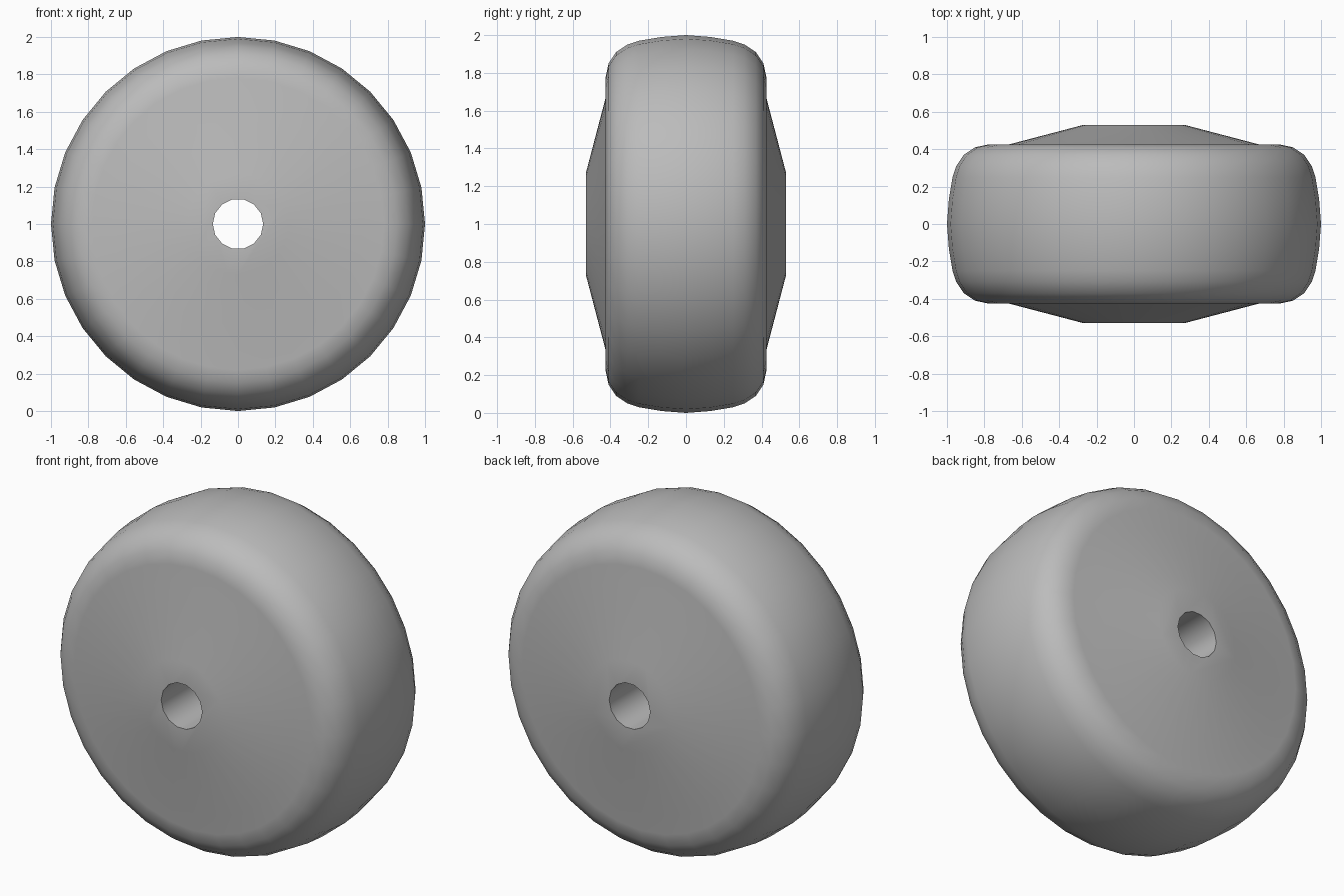
import bpy
import bmesh
import math
from mathutils import Matrix, Vector

if "Cube" in bpy.data.objects:
    bpy.data.objects.remove(bpy.data.objects["Cube"], do_unlink=True)

SIDES = 32
TURN = Matrix.Rotation(math.pi / 2, 4, "X")
CENTRE = Matrix.Translation((0, 0, 1))


def make_object(name, bm):
    mesh = bpy.data.meshes.new(name)
    bmesh.ops.recalc_face_normals(bm, faces=bm.faces)
    bm.to_mesh(mesh)
    bm.free()
    obj = bpy.data.objects.new(name, mesh)
    bpy.context.collection.objects.link(obj)
    return obj


# Plain grey material
grey = bpy.data.materials.new("plain grey")
grey.use_nodes = True
colour = (0.5, 0.5, 0.5, 1)
grey.diffuse_color = colour
grey.node_tree.nodes["Principled BSDF"].inputs["Base Color"].default_value = colour

# Half profile as (radius, depth), from hub face to tread centre, then mirrored
half = [(0.27, 0.53), (0.67, 0.425), (0.78, 0.425), (0.85, 0.41), (0.91, 0.37),
        (0.95, 0.31), (0.97, 0.25), (0.99, 0.13)]
profile = half + [(1, 0)] + [(r, -d) for r, d in reversed(half)]

# Wheel body: rings joined around the axle, with flat hub caps
bm = bmesh.new()
rings = []
for radius, depth in profile:
    ring = []
    for i in range(SIDES):
        a = math.tau * i / SIDES
        ring.append(bm.verts.new(Vector((radius * math.cos(a), depth, radius * math.sin(a)))))
    rings.append(ring)
for a, b in zip(rings, rings[1:]):
    for i in range(SIDES):
        j = (i + 1) % SIDES
        bm.faces.new((a[i], a[j], b[j], b[i]))
bm.faces.new(rings[0])
bm.faces.new(rings[-1])
bm.transform(CENTRE)
wheel = make_object("wheel", bm)
wheel.data.materials.append(grey)

# Axle hole
bm = bmesh.new()
bmesh.ops.create_cone(bm, cap_ends=True, segments=14, radius1=0.135, radius2=0.135,
                      depth=2, matrix=CENTRE @ TURN @ Matrix.Rotation(math.pi / 2, 4, "Z"))
cutter = make_object("axle_hole_cutter", bm)
cutter.data.materials.append(grey)
cutter.hide_render = True

bpy.ops.object.select_all(action="DESELECT")
wheel.select_set(True)
bpy.context.view_layer.objects.active = wheel
cut = wheel.modifiers.new("axle hole", "BOOLEAN")
cut.operation = "DIFFERENCE"
cut.solver = "EXACT"
cut.object = cutter
bpy.ops.object.modifier_apply(modifier=cut.name)
bpy.data.objects.remove(cutter, do_unlink=True)

# Smooth everywhere except the rim of the axle hole
bpy.ops.object.shade_smooth_by_angle(angle=math.radians(40))
